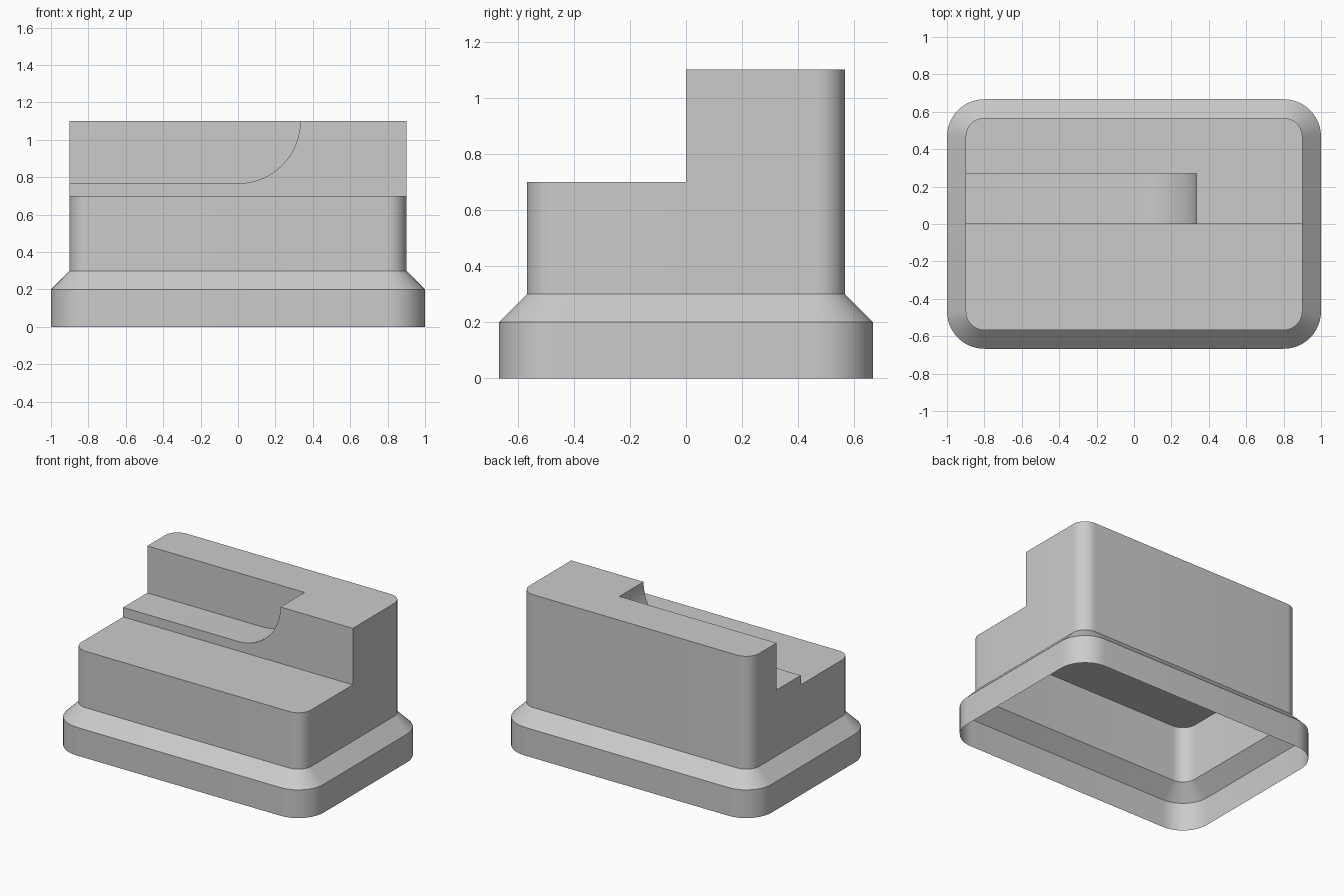
import bpy, bmesh, math

cube = bpy.data.objects.get("Cube")
if cube:
    bpy.data.objects.remove(cube, do_unlink=True)

grey = bpy.data.materials.new("light grey")
grey.use_nodes = True
colour = (0.6, 0.6, 0.6, 1)
grey.diffuse_color = colour
grey.node_tree.nodes["Principled BSDF"].inputs["Base Color"].default_value = colour

CX, CY = 0.8, 0.467      # corner arc centres
STEP_Z, TOP_Z = 0.7, 1.1
GROOVE_R, GROOVE_Y = 0.333, 0.27
SEGS = 12


def make_object(name, bm):
    bmesh.ops.recalc_face_normals(bm, faces=bm.faces)
    mesh = bpy.data.meshes.new(name)
    bm.to_mesh(mesh)
    bm.free()
    mesh.materials.append(grey)
    ob = bpy.data.objects.new(name, mesh)
    bpy.context.collection.objects.link(ob)
    return ob


def rounded_ring(bm, radius, z):
    ring = []
    for q, (sx, sy) in enumerate([(1, 1), (-1, 1), (-1, -1), (1, -1)]):
        for i in range(SEGS + 1):
            a = (q + i / SEGS) * math.pi / 2
            ring.append(bm.verts.new((sx * CX + radius * math.cos(a),
                                      sy * CY + radius * math.sin(a), z)))
    return ring


def prism(name, profile, y0, y1):
    """Extrude an (x, z) profile along y."""
    bm = bmesh.new()
    face = bm.faces.new([bm.verts.new((x, y0, z)) for x, z in profile])
    new = bmesh.ops.extrude_face_region(bm, geom=[face])["geom"]
    bmesh.ops.translate(bm, vec=(0, y1 - y0, 0),
                        verts=[v for v in new if isinstance(v, bmesh.types.BMVert)])
    ob = make_object(name, bm)
    ob.hide_render = True
    return ob


# Flared base and upright body as one loft of rounded rectangles
bm = bmesh.new()
rings = [rounded_ring(bm, r, z) for r, z in
         [(0.2, 0), (0.2, 0.2), (0.1, 0.3), (0.1, TOP_Z)]]
for low, high in zip(rings, rings[1:]):
    for i in range(len(low)):
        j = (i + 1) % len(low)
        bm.faces.new((low[i], low[j], high[j], high[i]))
bm.faces.new(rings[0])
bm.faces.new(rings[-1])
body = make_object("stepped_housing", bm)

# Front step and the groove with its curved end
step = prism("step_cutter", [(-2, STEP_Z), (2, STEP_Z), (2, 2), (-2, 2)], -2, 0)
arc = [(GROOVE_R * math.sin(a), TOP_Z - GROOVE_R * math.cos(a))
       for a in (i / 16 * math.pi / 2 for i in range(17))]
groove = prism("groove_cutter",
               [(-2, TOP_Z - GROOVE_R)] + arc + [(GROOVE_R, 2), (-2, 2)],
               -0.3, GROOVE_Y)

bpy.context.view_layer.objects.active = body
for cutter in (step, groove):
    mod = body.modifiers.new(cutter.name, "BOOLEAN")
    mod.operation = "DIFFERENCE"
    mod.solver = "EXACT"
    mod.object = cutter
    bpy.ops.object.modifier_apply(modifier=mod.name)
    bpy.data.objects.remove(cutter, do_unlink=True)

# Open the underside, leaving a thin shell
bm = bmesh.new()
bm.from_mesh(body.data)
bottom = [f for f in bm.faces if all(v.co.z < 0.001 for v in f.verts)]
bmesh.ops.delete(bm, geom=bottom, context="FACES_ONLY")
bm.to_mesh(body.data)
bm.free()

bpy.ops.object.select_all(action="DESELECT")
body.select_set(True)
bpy.ops.object.shade_smooth_by_angle(angle=math.radians(30))
